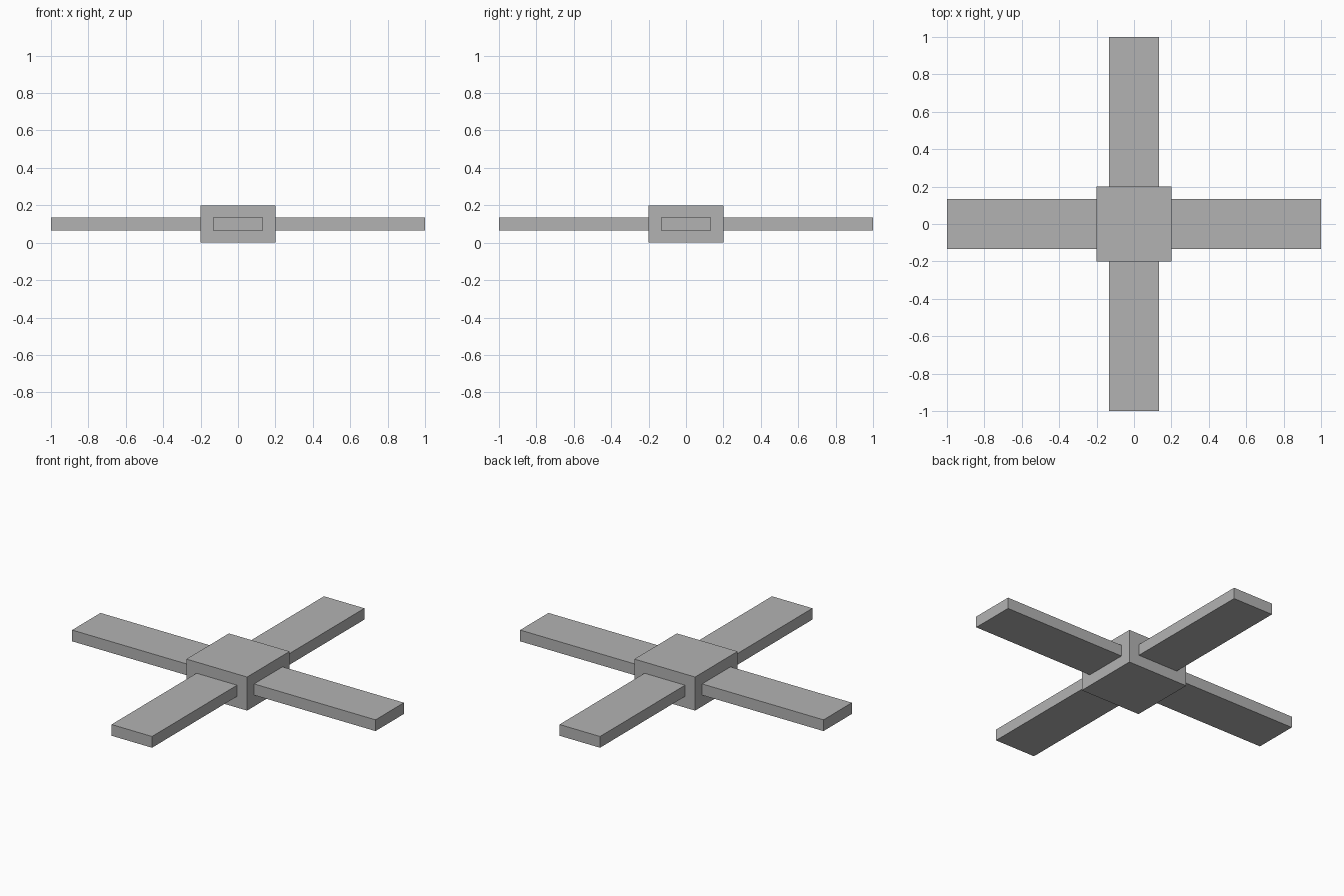
import bpy
import math
from mathutils import Matrix

cube = bpy.data.objects.get("Cube")
if cube:
    bpy.data.objects.remove(cube, do_unlink=True)

# Single grey material
grey = bpy.data.materials.new("plain_grey")
grey.use_nodes = True
color = (0.45, 0.45, 0.45, 1.0)
grey.diffuse_color = color
grey.node_tree.nodes["Principled BSDF"].inputs["Base Color"].default_value = color


def box(name, size, center, angle=0.0):
    """Box of a given size and centre, turned about the vertical axis."""
    bpy.ops.mesh.primitive_cube_add(size=1, location=(0, 0, 0))
    ob = bpy.context.object
    ob.name = name
    ob.data.transform(Matrix.Rotation(angle, 4, "Z")
                      @ Matrix.Translation(center)
                      @ Matrix.Diagonal((*size, 1)))
    ob.data.materials.append(grey)
    return ob


HUB = 0.4           # hub width
HEIGHT = 0.2        # hub height
ARM_WIDTH = 0.267
ARM_THICK = 0.067
ARM_LENGTH = 1 - HUB / 2

# Central hub
box("hub", (HUB, HUB, HEIGHT), (0, 0, HEIGHT / 2))

# Four flat arms, each meeting a hub side at mid height
for i, side in enumerate(("left", "back", "right", "front")):
    box(side + "_arm", (ARM_LENGTH, ARM_WIDTH, ARM_THICK),
        (HUB / 2 + ARM_LENGTH / 2, 0, HEIGHT / 2), i * math.pi / 2)
